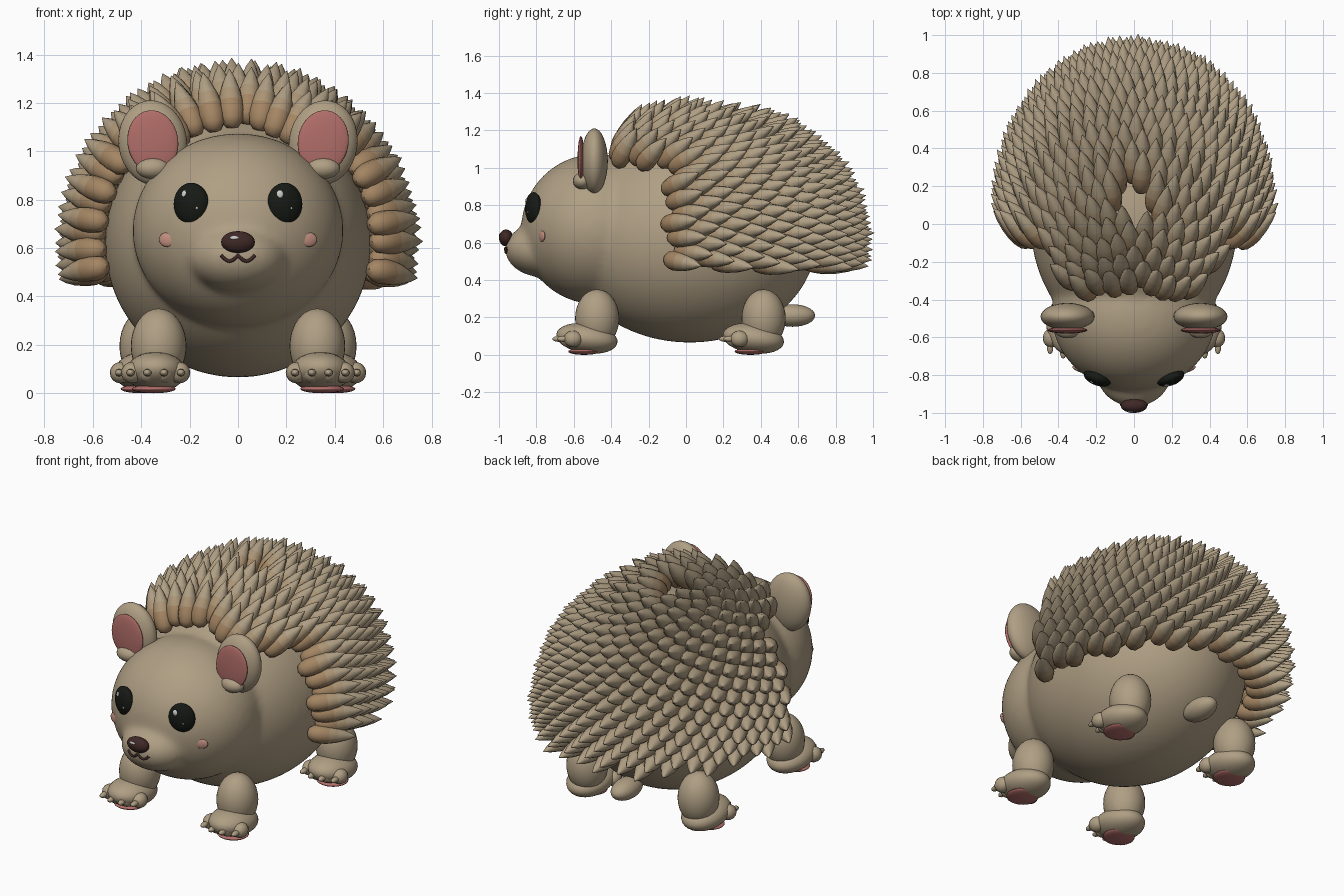
import bpy, math, random
from mathutils import Vector

if "Cube" in bpy.data.objects:
    bpy.data.objects.remove(bpy.data.objects["Cube"])

random.seed(4)


def mat(name, r, g, b):
    m = bpy.data.materials.new(name)
    m.diffuse_color = (r, g, b, 1)
    m.use_nodes = True
    m.node_tree.nodes["Principled BSDF"].inputs["Base Color"].default_value = m.diffuse_color
    return m


TAN = mat("tan", 0.43, 0.345, 0.23)
MID = mat("mid_brown", 0.41, 0.30, 0.18)
BROWN = mat("brown", 0.37, 0.235, 0.125)
PINK = mat("pink", 0.44, 0.155, 0.14)
BLUSH = mat("blush", 0.55, 0.28, 0.22)
BLACK = mat("black", 0.008, 0.01, 0.007)
DARK = mat("dark_brown", 0.05, 0.022, 0.02)
WHITE = mat("white", 0.8, 0.8, 0.8)


def ball(name, loc, rad, m=TAN, rot=(0, 0, 0), seg=32):
    bpy.ops.mesh.primitive_uv_sphere_add(segments=seg, ring_count=seg // 2, radius=1,
                                         location=loc, rotation=rot)
    o = bpy.context.object
    o.name = name
    o.scale = rad
    o.data.materials.append(m)
    bpy.ops.object.shade_smooth()
    return o


# Body, head and snout merged into one soft form
C = Vector((0, 0.02, 0.62))
R = Vector((0.55, 0.68, 0.555))
parts = [ball("body", C, R, seg=64),
         ball("head", (0, -0.48, 0.672), (0.436, 0.402, 0.402), seg=64),
         ball("snout", (0, -0.79, 0.555), (0.20, 0.18, 0.138),
              rot=(math.radians(-8), 0, 0), seg=40)]
for o in parts:
    o.select_set(True)
bpy.context.view_layer.objects.active = parts[0]
bpy.ops.object.transform_apply(location=True, rotation=True, scale=True)
bpy.ops.object.join()
body = bpy.context.object
rm = body.modifiers.new("merge", 'REMESH')
rm.mode = 'VOXEL'
rm.voxel_size = 0.018
rm.use_smooth_shade = True
sm = body.modifiers.new("soften", 'SMOOTH')
sm.factor = 0.5
sm.iterations = 14

ball("tail", (0, 0.57, 0.21), (0.07, 0.12, 0.06))

# Nose with shine, and a curved mouth
ball("nose", (0, -0.962, 0.625), (0.07, 0.038, 0.045), DARK)
ball("nose_shine", (-0.015, -0.994, 0.642), (0.02, 0.006, 0.008), WHITE, seg=12)
cu = bpy.data.curves.new("mouth", 'CURVE')
cu.dimensions = '3D'
cu.bevel_depth = 0.007
cu.bevel_resolution = 2
sp = cu.splines.new('POLY')
sp.points.add(24)
for i, p in enumerate(sp.points):
    x = -0.07 + 0.14 * i / 24
    z = 0.57 - 0.024 * abs(math.sin(math.pi * x / 0.07))
    p.co = (x, -0.965 + 1.9 * x * x, z, 1)
cu.materials.append(DARK)
bpy.context.collection.objects.link(bpy.data.objects.new("mouth", cu))

for s, side in ((-1, "left"), (1, "right")):
    # Eye with highlights, cheek
    ball(f"{side}_eye", (s * 0.193, -0.815, 0.783), (0.076, 0.04, 0.087), BLACK,
         (0, 0, s * math.radians(20)))
    ball(f"{side}_eye_highlight", (s * 0.195 - 0.022, -0.84 - s * 0.008, 0.82),
         (0.017, 0.012, 0.02), WHITE, seg=12)
    ball(f"{side}_eye_spark", (s * 0.195 + 0.025, -0.85 + s * 0.009, 0.765),
         (0.006, 0.008, 0.007), WHITE, seg=8)
    ball(f"{side}_cheek", (s * 0.292, -0.77, 0.635), (0.038, 0.012, 0.03), BLUSH,
         (0, 0, s * math.radians(22)), seg=16)
    # Ear
    tilt = (0, s * math.radians(8), 0)
    ball(f"{side}_ear", (s * 0.352, -0.49, 1.035), (0.142, 0.072, 0.176), TAN, tilt)
    ball(f"{side}_inner_ear", (s * 0.352, -0.562, 1.04), (0.105, 0.018, 0.13), PINK, tilt)
    ball(f"{side}_ear_base", (s * 0.352, -0.555, 0.93), (0.07, 0.05, 0.045), TAN, seg=20)
    # Legs with feet, toes, claws and pads
    for end, lx, ly in (("front", 0.328, -0.475), ("back", 0.375, 0.415)):
        n = f"{side}_{end}"
        ball(n + "_leg", (s * lx, ly, 0.195), (0.115, 0.118, 0.155))
        fx = s * (lx + 0.012)
        ball(n + "_foot", (fx, ly - 0.055, 0.088), (0.124, 0.165, 0.08),
             TAN, (math.radians(-8), 0, 0))
        ball(n + "_pad", (fx + s * 0.008, ly - 0.07, 0.018), (0.09, 0.085, 0.018), PINK)
        for i in range(4):
            dx = (i - 1.5) * 0.066
            ty = ly - 0.165 + abs(i - 1.5) * 0.024
            ball(f"{n}_toe_{i}", (fx + dx, ty, 0.085), (0.044, 0.05, 0.044), seg=16)
            ball(f"{n}_claw_{i}", (fx + dx * 1.05, ty - 0.052, 0.085),
                 (0.018, 0.035, 0.016), seg=10)

# Spine coat: plump teardrop spines in a spiral pattern over the back
PROFILE = [(0.03, 0.0), (0.55, 0.03), (0.86, 0.12), (1.0, 0.27), (0.97, 0.42),
           (0.78, 0.62), (0.42, 0.84), (0.02, 1.0)]
SIDES = 10
verts, faces, tones = [], [], []


def spine(base, direction, length, radius):
    q = direction.to_track_quat('Z', 'Y')
    k = len(verts)
    for r, t in PROFILE:
        for j in range(SIDES):
            a = 2 * math.pi * j / SIDES
            verts.append(base + q @ Vector((radius * r * math.cos(a),
                                            radius * r * math.sin(a), length * t)))
    for i in range(len(PROFILE) - 1):
        for j in range(SIDES):
            j2 = (j + 1) % SIDES
            a, b = k + i * SIDES, k + (i + 1) * SIDES
            faces.append((a + j, a + j2, b + j2, b + j))
            tones.append(2 if i < 4 else 1 if i < 5 else 0)


COUNT = 900
for i in range(COUNT):
    cz = 1 - 2 * (i + 0.5) / COUNT
    th, ph = math.acos(cz), i * math.pi * (3 - math.sqrt(5))
    u = Vector((math.sin(th) * math.cos(ph), math.sin(th) * math.sin(ph), cz))
    p = C + Vector((R.x * u.x, R.y * u.y, R.z * u.z))
    if th < math.radians(10) or p.z < 0.495:
        continue
    if p.y < (-0.385 if p.z > 0.99 else -0.125):
        continue
    nrm = Vector((u.x / R.x, u.y / R.y, u.z / R.z)).normalized()
    # spines sweep backwards, standing more upright towards the forehead
    up = min(1, max(0, -p.y / 0.3))
    d = (nrm * (0.64 + 0.10 * up) + Vector((0, 0.75 - 0.10 * up, 0))).normalized()
    length = (0.288 - 0.02 * up) * random.uniform(0.96, 1.03)
    spine(p + nrm * 0.012, d, length, 0.054)

me = bpy.data.meshes.new("spine_coat")
me.from_pydata(verts, [], faces)
for m in (TAN, MID, BROWN):
    me.materials.append(m)
for poly, t in zip(me.polygons, tones):
    poly.material_index = t
    poly.use_smooth = True
bpy.context.collection.objects.link(bpy.data.objects.new("spine_coat", me))
